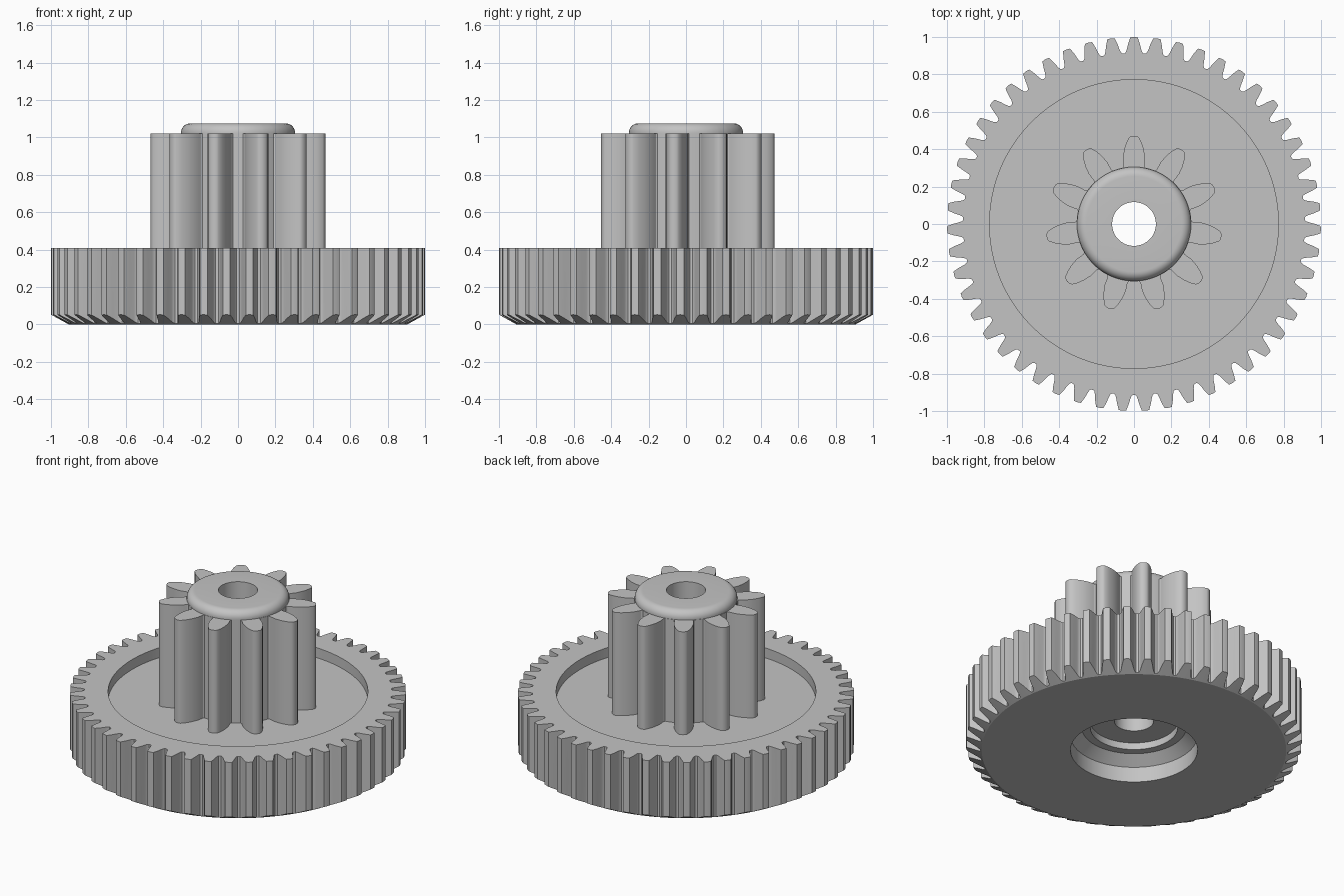
import bpy, bmesh, math

cube = bpy.data.objects.get("Cube")
if cube:
    bpy.data.objects.remove(cube, do_unlink=True)

grey = bpy.data.materials.new("light grey plastic")
grey.use_nodes = True
grey.diffuse_color = (0.55, 0.55, 0.55, 1)
grey.node_tree.nodes["Principled BSDF"].inputs["Base Color"].default_value = grey.diffuse_color


def gear_outline(teeth, half_tooth):
    """Polar outline (angle, radius) from half a tooth given as (radius, half width)."""
    half = [(w / r, r) for r, w in half_tooth]
    pitch = 2 * math.pi / teeth
    valley = (pitch / 2, half[-1][1])
    one = [(-a, r) for a, r in reversed(half[1:])] + half + [valley]
    return [(math.pi / 2 + k * pitch + a, r) for k in range(teeth) for a, r in one]


def gear_shell(name, outline, rings):
    """Skin a stack of rings; a ring is (radius, z), or a function of the outline radius."""
    bm = bmesh.new()
    loops = []
    for ring in rings:
        loop = []
        for a, r in outline:
            rad, z = ring(r) if callable(ring) else ring
            loop.append(bm.verts.new((rad * math.cos(a), rad * math.sin(a), z)))
        loops.append(loop)
    n = len(outline)
    for low, high in zip(loops, loops[1:]):
        for i in range(n):
            j = (i + 1) % n
            bm.faces.new((low[i], low[j], high[j], high[i]))
    mesh = bpy.data.meshes.new(name)
    bm.to_mesh(mesh)
    bm.free()
    mesh.materials.append(grey)
    obj = bpy.data.objects.new(name, mesh)
    bpy.context.collection.objects.link(obj)
    bpy.ops.object.select_all(action='DESELECT')
    obj.select_set(True)
    bpy.context.view_layer.objects.active = obj
    bpy.ops.object.shade_smooth_by_angle(angle=math.radians(28))
    return obj


BORE, FLOOR, RIM = 0.117, 0.345, 0.41
SHOULDER, TOP, COLLAR, FILLET = 1.02, 1.075, 0.305, 0.05

# Large wheel: stepped cavity below, chamfered teeth, recessed top
wheel_outline = gear_outline(51, [(1, 0), (0.998, 0.02), (0.965, 0.031),
                                  (0.935, 0.038), (0.921, 0.043), (0.914, 0.049)])
gear_shell("large_wheel", wheel_outline, [
    (BORE, FLOOR), (BORE, 0.2), (0.26, 0.2), (0.26, 0.155), (0.31, 0.155),
    (0.377, 0.1), (0.377, 0), (0.905, 0),
    lambda r: (r, (r - 0.905) * 0.55), lambda r: (r, RIM),
    (0.772, RIM), (0.772, FLOOR), (0.3, FLOOR)])

# Pinion: long teeth, rounded collar, through bore
pinion_outline = gear_outline(11, [(0.472, 0), (0.469, 0.018), (0.462, 0.028), (0.435, 0.042),
                                   (0.4, 0.053), (0.36, 0.059), (0.33, 0.0565),
                                   (0.315, 0.0555), (0.307, 0.06)])
fillet = [(COLLAR - FILLET * (1 - math.cos(t)), TOP - FILLET * (1 - math.sin(t)))
          for t in (k * math.pi / 16 for k in range(9))]
gear_shell("pinion", pinion_outline, [
    lambda r: (r, FLOOR), lambda r: (r, SHOULDER),
    (COLLAR, SHOULDER), *fillet, (BORE, TOP), (BORE, FLOOR)])
